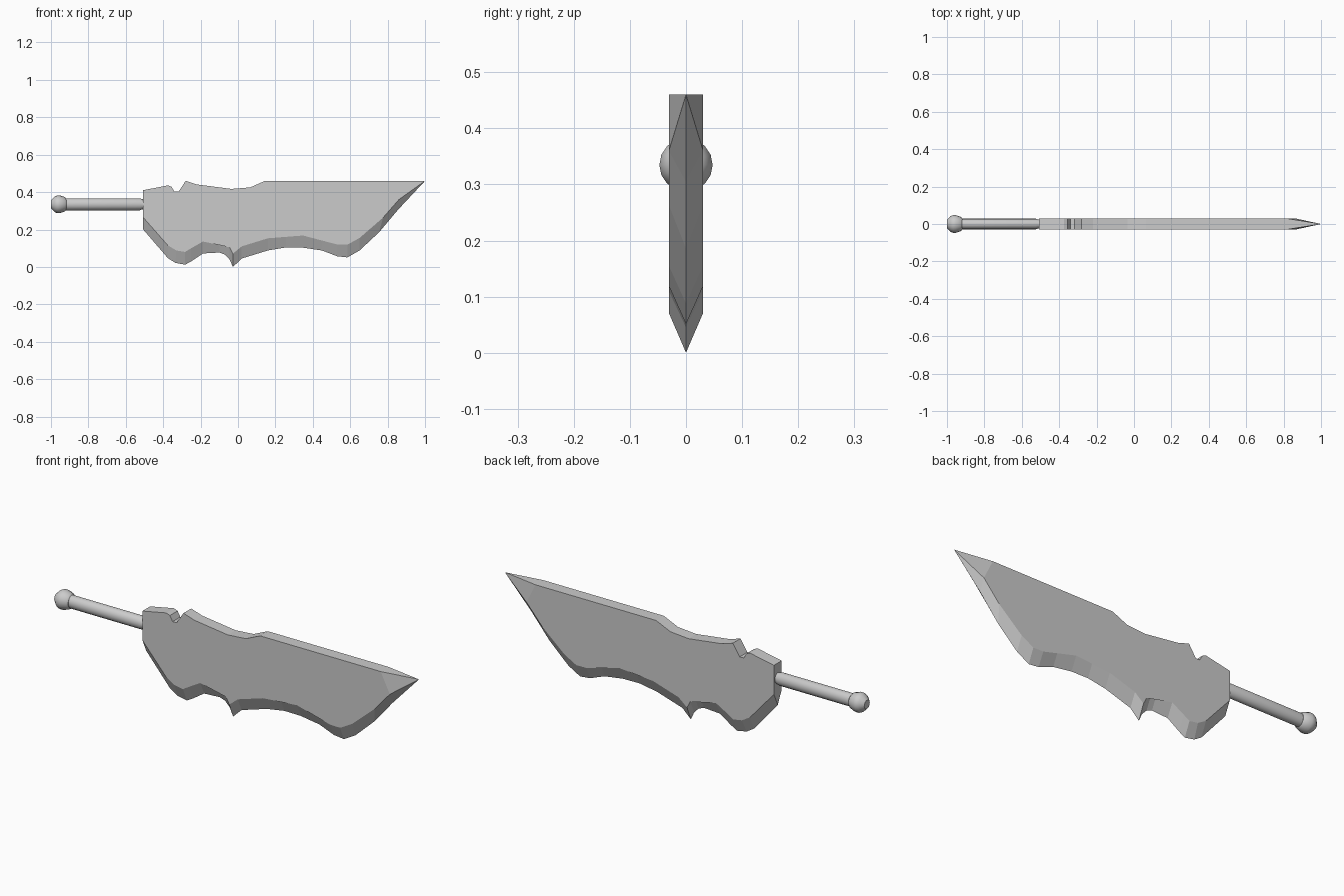
import bpy, bmesh, math

if "Cube" in bpy.data.objects:
    bpy.data.objects.remove(bpy.data.objects["Cube"])

T = 0.0305  # half thickness of the blade

# Blade profiles in x, z: spine, lower border of the flat, cutting edge
spine = [(-.507, .41), (-.375, .436), (-.355, .428), (-.34, .402), (-.318, .402),
         (-.28, .46), (-.22, .441), (-.035, .417), (.065, .425), (.144, .46), (.81, .46)]
flat = [(-.507, .265), (-.375, .115), (-.33, .088), (-.283, .08), (-.25, .1),
        (-.187, .136), (-.1, .142), (-.07, .132), (-.045, .105), (-.027, .071),
        (.02, .11), (.16, .153), (.256, .171), (.347, .168), (.449, .152),
        (.53, .12), (.585, .119), (.65, .155), (.775, .263), (.86, .36)]
edge = [(-.507, .2), (-.375, .047), (-.335, .022), (-.283, .012), (-.25, .03),
        (-.187, .072), (-.1, .077), (-.07, .066), (-.045, .04), (-.027, 0),
        (.02, .045), (.16, .088), (.256, .104), (.347, .103), (.449, .088),
        (.53, .057), (.585, .051), (.65, .088), (.755, .186), (.855, .305)]


def finish(bm, name):
    bmesh.ops.recalc_face_normals(bm, faces=bm.faces)
    me = bpy.data.meshes.new(name)
    bm.to_mesh(me)
    bm.free()
    ob = bpy.data.objects.new(name, me)
    bpy.context.collection.objects.link(ob)
    return ob


# Blade: two flat sides joined by spine and bevels
bm = bmesh.new()
tip = bm.verts.new((1, 0, .46))
cut = [bm.verts.new((x, 0, z)) for x, z in edge]
tops, lows = [], []
for y in (-T, T):
    top = [bm.verts.new((x, y, z)) for x, z in spine]
    low = [bm.verts.new((x, y, z)) for x, z in flat]
    bm.faces.new(top + low[::-1])
    bm.faces.new((top[-1], tip, low[-1]))
    bm.faces.new((low[-1], tip, cut[-1]))
    for i in range(len(low) - 1):
        bm.faces.new((low[i], low[i + 1], cut[i + 1], cut[i]))
    tops.append(top)
    lows.append(low)
a, b = tops
for i in range(len(a) - 1):
    bm.faces.new((a[i], a[i + 1], b[i + 1], b[i]))
bm.faces.new((a[-1], tip, b[-1]))
bm.faces.new((a[0], b[0], lows[1][0], cut[0], lows[0][0]))
bmesh.ops.triangulate(bm, faces=[f for f in bm.faces if len(f.verts) > 4])
finish(bm, "blade")


# Grip and pommel: profiles of (x, radius) turned around the x axis
def lathe(name, profile, z=.335, n=16, sy=1.0):
    bm = bmesh.new()
    rings = [[bm.verts.new((x, sy * r * math.cos(2 * math.pi * k / n),
                            z + r * math.sin(2 * math.pi * k / n))) for k in range(n)]
             for x, r in profile]
    for p, q in zip(rings, rings[1:]):
        for k in range(n):
            j = (k + 1) % n
            bm.faces.new((p[k], p[j], q[j], q[k]))
    bm.faces.new(rings[0])
    bm.faces.new(rings[-1])
    ob = finish(bm, name)
    bpy.ops.object.select_all(action='DESELECT')
    ob.select_set(True)
    bpy.context.view_layer.objects.active = ob
    bpy.ops.object.shade_smooth_by_angle(angle=math.radians(35))


lathe("grip", [(-.93, .032), (-.525, .032), (-.512, .027), (-.5, .027)], sy=.88)
lathe("pommel", [(-1, .022), (-.98, .042), (-.967, .0475), (-.953, .0475),
                 (-.925, .038), (-.918, .03)])
